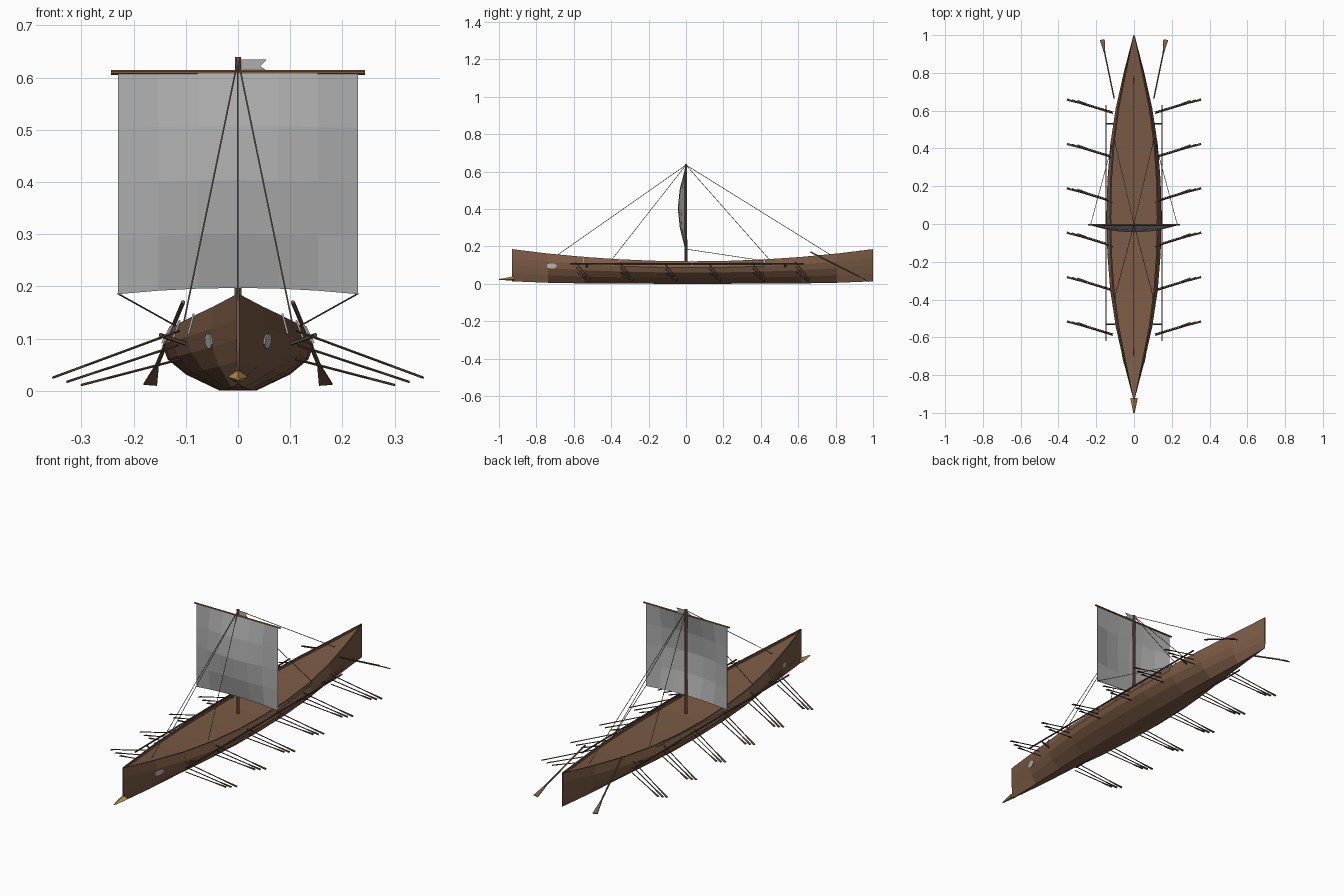
import bpy, bmesh, math
from mathutils import Vector
from mathutils.bvhtree import BVHTree

if "Cube" in bpy.data.objects:
    bpy.data.objects.remove(bpy.data.objects["Cube"])


def mat(name, r, g, b):
    m = bpy.data.materials.new(name)
    m.diffuse_color = (r, g, b, 1)
    m.use_nodes = True
    m.node_tree.nodes["Principled BSDF"].inputs["Base Color"].default_value = m.diffuse_color
    return m


WOOD = mat("hull_wood", 0.20, 0.105, 0.06)
DARK = mat("dark_wood", 0.09, 0.06, 0.04)
OAR = mat("oar_wood", 0.19, 0.10, 0.055)
CLOTH = mat("sail_cloth", 0.42, 0.42, 0.42)
ROPE = mat("rope", 0.26, 0.23, 0.16)
BRONZE = mat("bronze", 0.50, 0.31, 0.07)
PALE = mat("pale_paint", 0.50, 0.50, 0.47)


def finish(name, bm, *mats):
    bmesh.ops.recalc_face_normals(bm, faces=bm.faces)
    me = bpy.data.meshes.new(name)
    bm.to_mesh(me)
    bm.free()
    for m in mats:
        me.materials.append(m)
    ob = bpy.data.objects.new(name, me)
    bpy.context.collection.objects.link(ob)
    return ob


def loft(bm, rings, cap=True):
    """Skin closed rings of points; returns faces grouped by ring column."""
    vs = [[bm.verts.new(p) for p in r] for r in rings]
    n = len(vs[0])
    cols = {}
    for a, b in zip(vs, vs[1:]):
        for i in range(n):
            j = (i + 1) % n
            cols.setdefault(i, []).append(bm.faces.new((a[i], a[j], b[j], b[i])))
    if cap:
        bm.faces.new(vs[0])
        bm.faces.new(vs[-1])
    return cols


def frame(p, q, hint):
    d = (q - p).normalized()
    u = (hint - d * hint.dot(d)).normalized()
    return u, d.cross(u)


def tube(bm, p, q, r, n=6, r2=None):
    p, q = Vector(p), Vector(q)
    hint = Vector((0, 1, 0)) if abs((q - p).normalized().y) < 0.8 else Vector((1, 0, 0))
    u, v = frame(p, q, hint)
    ang = [2 * math.pi * (i + 0.5) / n for i in range(n)]
    loft(bm, [[c + (u * math.cos(a) + v * math.sin(a)) * k for a in ang]
              for c, k in ((p, r), (q, r if r2 is None else r2))])


def blade(bm, p, q, w0, w1, t, hint):
    p, q = Vector(p), Vector(q)
    u, v = frame(p, q, Vector(hint))
    loft(bm, [[c + u * w * a + v * t * b for a, b in ((-1, -1), (1, -1), (1, 1), (-1, 1))]
              for c, w in ((p, w0), (q, w1))])


# Hull lines: half width, sheer height and keel height along the length
def half_width(t):
    return max(0.003, 0.145 * (1 - abs(t) ** 2.3) ** 1.1)


def sheer(t):
    return 0.12 + 0.065 * t * t


def hull_t(y):
    return (y - 0.035) / 0.965


SECTION = [(0.24, 0.0), (0.69, 0.26), (0.93, 0.5), (1.0, 0.72), (0.88, 1.0)]


def section(t):
    w, s, k = half_width(t), sheer(t), 0.013 * t ** 4
    half = [(w * a, k + (s - k) * b) for a, b in SECTION]
    inner = max(w * 0.88 - 0.007, w * 0.3)
    half += [(inner, s), (inner, s - 0.012)]
    y = 0.035 + 0.965 * t
    return ([Vector((x, y, z)) for x, z in half] +
            [Vector((-x, y, z)) for x, z in reversed(half)])


# Hull with recessed deck and dark rim
bm = bmesh.new()
cols = loft(bm, [section(-1 + i / 5) for i in range(11)])
for c in (4, 8):
    for f in cols[c]:
        f.material_index = 1
bm.normal_update()
tree = BVHTree.FromBMesh(bm)
finish("hull_and_deck", bm, WOOD, DARK)

# Eyes: thin octagon plates laid onto the bow planking
bm = bmesh.new()
for s in (-1, 1):
    ring = []
    for i in range(8):
        a = 2 * math.pi * (i + 0.5) / 8
        y, z = -0.718 + 0.028 * math.cos(a), 0.095 + 0.015 * math.sin(a)
        hit = tree.ray_cast(Vector((s, y, z)), Vector((-s, 0, 0)))[0]
        ring.append(hit)
    loft(bm, [[p + Vector((s * o, 0, 0)) for p in ring] for o in (-0.002, 0.003)])
finish("eyes", bm, PALE)

# Bow ram
bm = bmesh.new()
loft(bm, [[Vector((x * k, y, 0.021 + z * k)) for x, z in
           ((0.02, 0.005), (0, 0.019), (-0.02, 0.005), (-0.008, -0.004), (0.008, -0.004))]
          for y, k in ((-0.92, 1), (-1.0, 0.22))])
finish("ram", bm, BRONZE)

# Outrigger rails with their end brackets
bm = bmesh.new()
for s in (-1, 1):
    tube(bm, (s * 0.148, -0.62, 0.107), (s * 0.148, 0.63, 0.107), 0.004)
    for y in (-0.53, 0.53):
        tube(bm, (s * 0.15, y, 0.107), (s * 0.10, y, 0.09), 0.004)
finish("outrigger_rails", bm, DARK)

# Pale stanchions on the upper planking
bm = bmesh.new()
for s in (-1, 1):
    for i in range(6):
        y = -0.55 + 0.194 * i
        t = hull_t(y)
        w, z = half_width(t), sheer(t)
        tube(bm, (s * w, y, z * 0.76), (s * w * 0.89, y, z + 0.004), 0.0025, 4)
finish("stanchions", bm, PALE)

# Three banks of rowing oars
shafts, blades = bmesh.new(), bmesh.new()
BANKS = [(0.112, 0.355, 0.025, 0.37), (0.025 + 0.09, 0.328, 0.017, 0.33), (0.11, 0.30, 0.011, 0.26)]
for s in (-1, 1):
    for i in range(6):
        y = -0.59 + 0.235 * i
        for bank, (x0, x1, z1, slope) in enumerate(BANKS):
            y0 = y + 0.004 * bank
            a = Vector((s * x0, y0, z1 + slope * (x1 - x0)))
            b = Vector((s * x1, y0 + 0.305 * (x1 - x0), z1))
            tube(shafts, a, b, 0.0024, 5)
            blade(blades, a.lerp(b, 0.74), b, 0.003, 0.006, 0.0014, (0, 1, 0))
finish("oar_shafts", shafts, DARK)
finish("oar_blades", blades, OAR)

# Steering oars
bm = bmesh.new()
for s in (-1, 1):
    tube(bm, (s * 0.105, 0.665, 0.17), (s * 0.158, 0.92, 0.042), 0.004)
    blade(bm, (s * 0.156, 0.91, 0.046), (s * 0.168, 0.975, 0.012), 0.004, 0.013, 0.002, (1, 0, 0))
finish("steering_oars", bm, OAR)

# Mast and yard
bm = bmesh.new()
tube(bm, (0, 0, 0.09), (0, 0, 0.64), 0.0075, 8, 0.0065)
finish("mast", bm, WOOD)
bm = bmesh.new()
tube(bm, (-0.243, -0.004, 0.61), (0.243, -0.004, 0.61), 0.0045)
finish("yard", bm, WOOD)

# Bellied square sail
bm = bmesh.new()
grid = []
for j in range(5):
    v = j / 4
    row = []
    for i in range(7):
        u = i / 3 - 1
        low = 0.197 - 0.012 * u * u
        row.append(bm.verts.new((0.23 * u, -0.007 - 0.037 * (1 - u * u) * math.sin(math.pi * v),
                                 low + (0.61 - low) * v)))
    grid.append(row)
for a, b in zip(grid, grid[1:]):
    for i in range(6):
        bm.faces.new((a[i], a[i + 1], b[i + 1], b[i]))
sail = finish("sail", bm, CLOTH)
sail.modifiers.new("thickness", "SOLIDIFY").thickness = 0.003

# Swallow-tailed pennant
bm = bmesh.new()
shape = [(0.005, 0.612), (0.055, 0.612), (0.043, 0.623), (0.055, 0.635), (0.005, 0.635)]
loft(bm, [[Vector((x, y, z)) for x, z in shape] for y in (-0.001, 0.001)])
finish("pennant", bm, CLOTH)

# Stays, shrouds and sheets
bm = bmesh.new()
top = (0, 0, 0.635)
tube(bm, top, (0, -0.70, 0.145), 0.0016, 5)
tube(bm, top, (0, 0.78, 0.15), 0.0016, 5)
for s in (-1, 1):
    tube(bm, top, (s * 0.105, -0.40, 0.125), 0.0016, 5)
    tube(bm, top, (s * 0.105, 0.45, 0.125), 0.0016, 5)
    tube(bm, (s * 0.23, -0.005, 0.186), (s * 0.108, 0.45, 0.118), 0.0016, 5)
finish("rigging", bm, ROPE)
